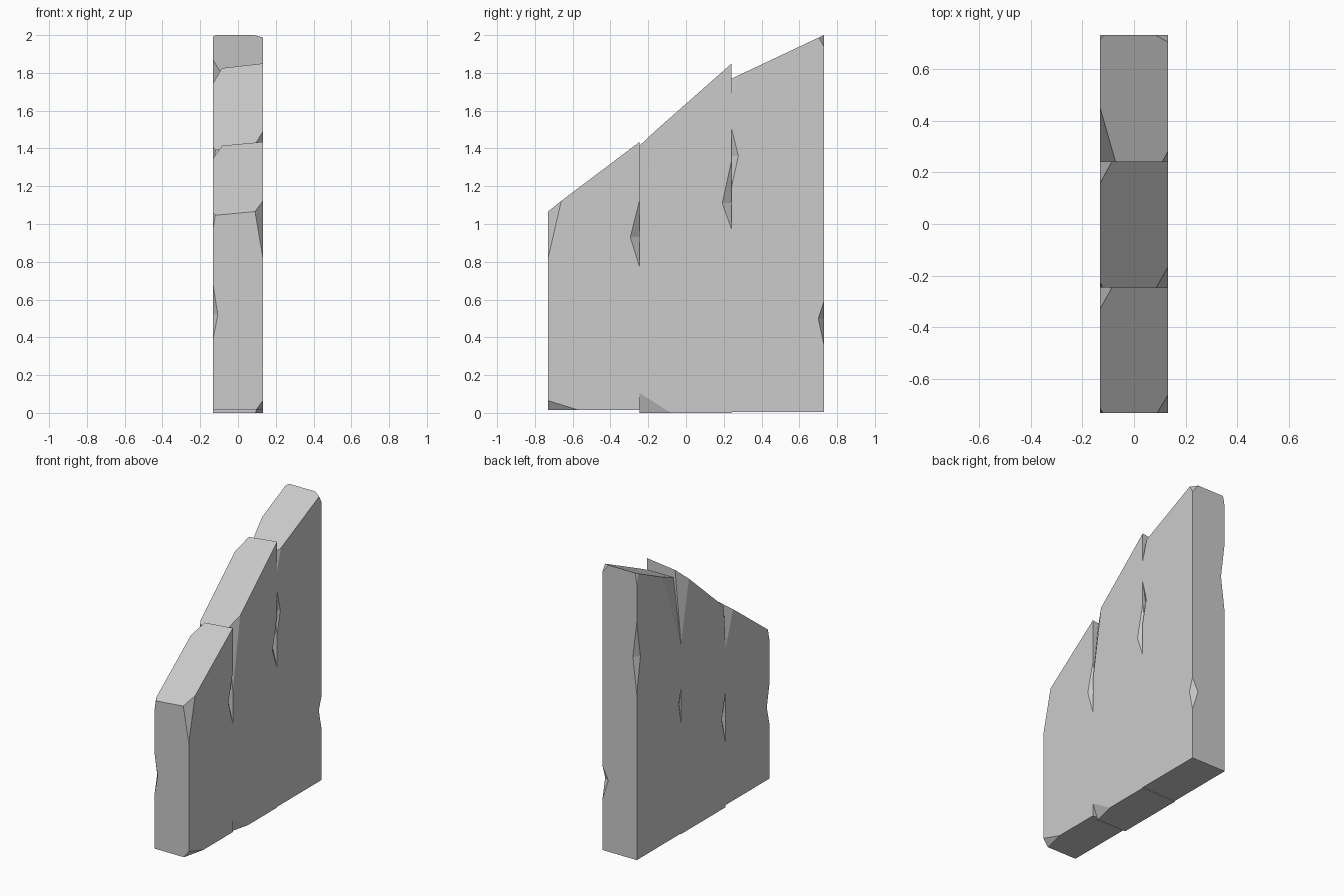
import bpy, bmesh
from mathutils import Vector

if "Cube" in bpy.data.objects:
    bpy.data.objects.remove(bpy.data.objects["Cube"])

HX = 0.132  # half thickness


def hull(name, pts):
    bm = bmesh.new()
    for p in pts:
        bm.verts.new(p)
    bmesh.ops.convex_hull(bm, input=bm.verts)
    bmesh.ops.dissolve_limit(bm, angle_limit=0.001, verts=bm.verts, edges=bm.edges)
    bmesh.ops.recalc_face_normals(bm, faces=bm.faces)
    me = bpy.data.meshes.new(name)
    bm.to_mesh(me)
    bm.free()
    ob = bpy.data.objects.new(name, me)
    bpy.context.collection.objects.link(ob)
    return ob


def plank(name, y0, y1, z0, zf, zb, tilt, chips, notches):
    def top(x, y):
        return zf + (zb - zf) * (y - y0) / (y1 - y0) - tilt * (HX - x) / (2 * HX)

    # board with a slanted top
    pts = [(x, y, z) for x in (-HX, HX) for y in (y0, y1) for z in (z0, top(x, y))]
    ob = hull(name, pts)

    # corner chips: (x side, y side, is top, dx, dy, dz)
    bm = bmesh.new()
    bm.from_mesh(ob.data)
    for sx, sy, up, dx, dy, dz in chips:
        x, y = sx * HX, (y1 if sy > 0 else y0)
        h = top if up else (lambda a, b: z0)
        c = Vector((x, y, h(x, y)))
        a = Vector((x - sx * dx, y, h(x - sx * dx, y)))
        b = Vector((x, y - sy * dy, h(x, y - sy * dy)))
        d = c + Vector((0, 0, -dz if up else dz))
        n = (b - a).cross(d - a).normalized()
        if n.dot(c - a) < 0:
            n = -n
        cut = bmesh.ops.bisect_plane(bm, geom=bm.verts[:] + bm.edges[:] + bm.faces[:],
                                     plane_co=a, plane_no=n, clear_outer=True)
        edges = [e for e in cut["geom_cut"] if isinstance(e, bmesh.types.BMEdge)]
        bmesh.ops.holes_fill(bm, edges=edges, sides=0)
    bmesh.ops.recalc_face_normals(bm, faces=bm.faces)
    bm.to_mesh(ob.data)
    bm.free()

    # nicks along upright edges: (x side, y side, low z, mid z, high z, dx, dy)
    for sx, sy, lo, mid, hi, dx, dy in notches:
        x, y = sx * HX, (y1 if sy > 0 else y0)
        cutter = hull("nick_cutter", [(x, y, lo), (x, y, hi), (x - dx, y, mid), (x + dx, y, mid),
                                      (x, y - dy, mid), (x, y + dy, mid)])
        cutter.hide_render = True
        mod = ob.modifiers.new("nick", 'BOOLEAN')
        mod.operation = 'DIFFERENCE'
        mod.solver = 'EXACT'
        mod.object = cutter
        bpy.context.view_layer.objects.active = ob
        bpy.ops.object.modifier_apply(modifier=mod.name)
        bpy.data.objects.remove(cutter)
    return ob


plank("short_plank", -0.73, -0.245, 0.015, 1.07, 1.435, 0.025,
      [(1, -1, True, 0.042, 0.07, 0.25), (-1, -1, True, 0.012, 0.018, 0.07),
       (1, -1, False, 0.037, 0.16, 0.05), (-1, 1, True, 0.047, 0.085, 0.31)],
      [(1, 1, 0.77, 0.93, 1.13, 0.04, 0.05), (-1, -1, 0.39, 0.52, 0.68, 0.025, 0.03)])

plank("middle_plank", -0.245, 0.242, 0.0, 1.42, 1.85, 0.03,
      [(1, -1, True, 0.045, 0.08, 0.42), (-1, -1, True, 0.012, 0.02, 0.25),
       (1, -1, False, 0.04, 0.165, 0.105), (-1, 1, True, 0.047, 0.085, 0.5)],
      [(1, 1, 0.97, 1.11, 1.34, 0.035, 0.05), (-1, -1, 0.45, 0.62, 0.8, 0.03, 0.04)])

plank("tall_plank", 0.242, 0.73, 0.005, 1.77, 2.0, 0.0,
      [(-1, -1, True, 0.06, 0.21, 0.47), (1, -1, True, 0.022, 0.04, 0.12),
       (1, 1, True, 0.047, 0.027, 0.06), (-1, 1, True, 0.013, 0.018, 0.07)],
      [(1, -1, 1.2, 1.36, 1.5, 0.025, 0.035), (-1, -1, 0.75, 0.9, 1.03, 0.015, 0.03),
       (-1, 1, 1.16, 1.41, 1.66, 0.03, 0.04), (1, 1, 0.36, 0.5, 0.59, 0.045, 0.03)])
